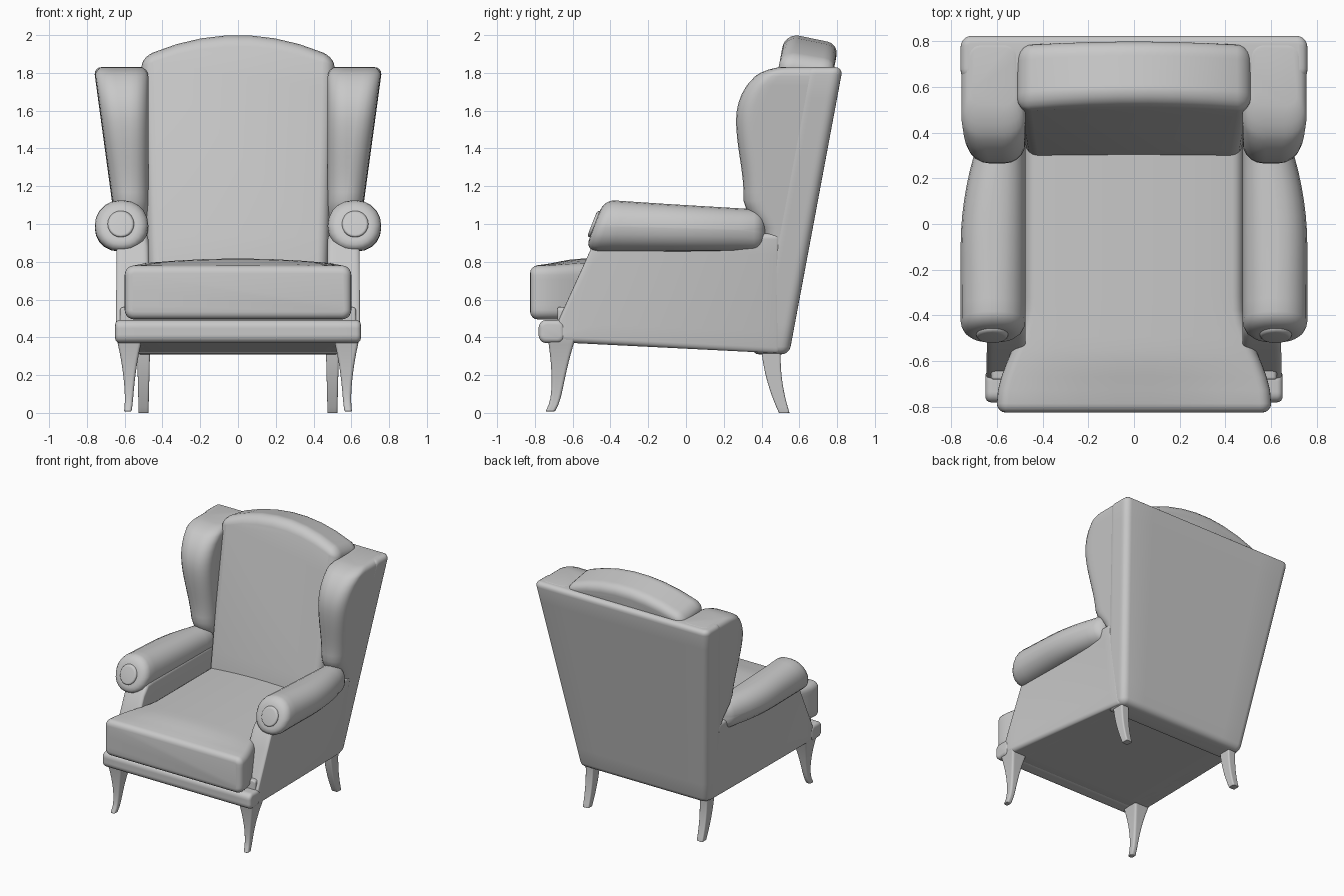
import bpy, bmesh, math

if "Cube" in bpy.data.objects:
    bpy.data.objects.remove(bpy.data.objects["Cube"])

grey = bpy.data.materials.new("soft_grey")
grey.use_nodes = True
shade = 0.58
colour = (shade, shade, shade, 1)
grey.diffuse_color = colour
grey.node_tree.nodes["Principled BSDF"].inputs["Base Color"].default_value = colour

# How a cross-section point and its station become a position, per loft axis
PLACE = {
    "x": lambda s, u, v: (s, u, v),
    "y": lambda s, u, v: (u, s, v),
    "z": lambda s, u, v: (u, v, s),
}


def rounded_rectangle(u_low, u_high, v_low, v_high, radius, steps=5, edge=7):
    """Rounded rectangle with evenly divided straight edges."""
    radius = min(radius, (u_high - u_low) * 0.49, (v_high - v_low) * 0.49)
    left, right = u_low + radius, u_high - radius
    low, high = v_low + radius, v_high - radius
    corners = [(right, high), (left, high), (left, low), (right, low)]
    points = []
    for quarter, (cu, cv) in enumerate(corners):
        for step in range(steps + 1):
            angle = (quarter + step / steps) * math.pi / 2
            points.append((cu + radius * math.cos(angle), cv + radius * math.sin(angle)))
        next_u, next_v = corners[(quarter + 1) % len(corners)]
        end_u, end_v = points[-1]
        for step in range(1, edge):
            part = step / edge
            points.append((end_u + (next_u - cu) * part, end_v + (next_v - cv) * part))
    return points


def stations(start, end, cap, count):
    """Positions along the loft with the inset that rounds off both ends."""
    angles = [math.pi / 2 * k / 4 for k in range(5)]
    ends = [(cap * (1 - math.cos(a)), cap * (1 - math.sin(a))) for a in angles]
    length = end - start - 2 * cap
    middle = [(start + cap + length * i / count, 0) for i in range(1, count)]
    first = [(start + offset, inset) for offset, inset in ends]
    last = [(end - offset, inset) for offset, inset in reversed(ends)]
    return first + middle + last


def block(name, axis, start, end, limits, radius, cap, count=12, move=None, mirror=False):
    """Upholstered block: rounded sections along an axis, bounded by limits(station)."""
    bm = bmesh.new()
    rows = []
    for s, inset in stations(start, end, cap, count):
        u_low, u_high, v_low, v_high = limits(s)
        section = rounded_rectangle(u_low + inset, u_high - inset, v_low + inset, v_high - inset,
                                    max(radius - inset, 0.005))
        points = [PLACE[axis](s, u, v) for u, v in section]
        if move:
            points = [move(*p) for p in points]
        rows.append([bm.verts.new(p) for p in points])
    for row, following in zip(rows, rows[1:]):
        for i in range(len(row)):
            bm.faces.new((row[i - 1], row[i], following[i], following[i - 1]))
    bm.faces.new(rows[0])
    bm.faces.new(rows[-1])
    bmesh.ops.recalc_face_normals(bm, faces=bm.faces)
    mesh = bpy.data.meshes.new(name)
    bm.to_mesh(mesh)
    bm.free()
    mesh.materials.append(grey)
    obj = bpy.data.objects.new(name, mesh)
    bpy.context.collection.objects.link(obj)
    if mirror:
        obj.modifiers.new("mirror", "MIRROR").use_mirror_merge = False
    bpy.ops.object.select_all(action="DESELECT")
    obj.select_set(True)
    bpy.context.view_layer.objects.active = obj
    bpy.ops.object.shade_smooth_by_angle(angle=math.radians(40))


def ease(value, low, high):
    """Smooth step from zero to one between low and high."""
    t = max(0, min(1, (value - low) / (high - low)))
    return t * t * (3 - 2 * t)


# Rules for the outer shape of the frame
def outer_x(z):
    return 0.56 + 0.136 * (z - 0.33)


def back_y(z):
    return 0.55 + 0.187 * (z - 0.33)


def bottom_z(y):
    return 0.34 - 0.05 * y


def side_x(y, z):
    forward = max(0, min(1, (0.5 - y) / 1.1))
    return outer_x(z) + (0.645 - outer_x(z)) * forward


INNER = 0.475

# Back panel, flaring upward
block("back_panel", "z", 0.31, 1.83,
      lambda z: (-outer_x(z), outer_x(z), back_y(z) - 0.2, back_y(z)), 0.05, 0.04)


# Wings, swept in above the arms and rounded over at the top
def wing_front(z):
    waist = 0.41 - 0.105 * ease(z, 0.93, 1.12) - 0.04 * ease(z, 1.15, 1.55)
    crest = max(0, (z - 1.55) / 0.285)
    return waist + 0.24 * (1 - math.sqrt(1 - crest * crest))


block("wing", "z", 0.6, 1.832,
      lambda z: (INNER, outer_x(z) - 0.003, wing_front(z), back_y(z) - 0.01),
      0.09, 0.05, count=24, mirror=True)


# Side panels under the arms, with sloping fronts
def side_move(x, y, z):
    return INNER + (x - INNER) * (side_x(y, z) - INNER) / 0.17, y, z


block("side_panel", "y", -0.69, 0.5,
      lambda y: (INNER, INNER + 0.17, bottom_z(y), min(0.95, 0.48 + 2.2 * (y + 0.68))),
      0.03, 0.025, count=20, move=side_move, mirror=True)


# Rolled arms with raked fronts and a raised scroll
def rake(x, y, z):
    return x, y - max(0, -y - 0.1) * (1.02 - z), z


block("arm_roll", "y", -0.475, 0.42,
      lambda y: (INNER, 0.758 - 0.36 * max(0, y + 0.1) ** 2, 0.855, 1.1 - 0.06 * y),
      0.13, 0.06, move=rake, mirror=True)
block("arm_scroll", "y", -0.49, -0.45, lambda y: (0.55, 0.69, 0.93, 1.07),
      0.07, 0.015, count=2, move=rake, mirror=True)

# Seat deck with a flat underside, and the front rail
block("seat_deck", "y", -0.68, 0.5,
      lambda y: (0.02 - side_x(y, 0.35), side_x(y, 0.35) - 0.02, bottom_z(y), 0.56), 0.02, 0.01)
block("front_rail", "x", -0.65, 0.65, lambda x: (-0.78, -0.64, 0.37, 0.492), 0.04, 0.025)


# T-shaped seat cushion with a crowned top
def seat_limits(y):
    width = 0.6 - 0.12 * ease(y, -0.78, -0.35)
    return -width, width, 0.495, 0.78


def crown(x, y, z):
    swell = 0.037 * (1 - (x / 0.6) ** 2) * ease(y, -0.82, -0.55)
    return x, y, z + swell * ease(z, 0.7, 0.78)


block("seat_cushion", "y", -0.825, 0.42, seat_limits, 0.05, 0.04, count=20, move=crown)


# Reclined back cushion with an arched top
def recline(x, y, z):
    z -= 0.48 * x * x * max(0, 2 * z - 3)
    return x * (0.9 + 0.066 * z), y + 0.185 * (z - 0.8), z


block("back_cushion", "y", 0.3, 0.595,
      lambda y: (-0.5, 0.5, 0.7, 2 - 0.2 * max(0, y - 0.37)), 0.06, 0.06, move=recline)


# Curved legs, tapering to the feet
def front_leg(z):
    half = 0.02 + 0.31 * z * z
    kick = math.exp(-20 * z)
    x = 0.575 + 0.01 * kick
    y = -0.69 + 0.08 * z - 0.035 * kick
    return x - half, x + half, y - half - 0.005, y + half + 0.005


def back_leg(z):
    half, depth = 0.026 + 0.025 * z, 0.028 + 0.07 * z
    y = 0.45 + 0.07 * (1 - z / 0.36) ** 2
    return 0.5 - half, 0.5 + half, y - depth, y + depth


block("front_leg", "z", 0.008, 0.4, front_leg, 0.015, 0.004, mirror=True)
block("back_leg", "z", 0, 0.36, back_leg, 0.01, 0.002, mirror=True)
